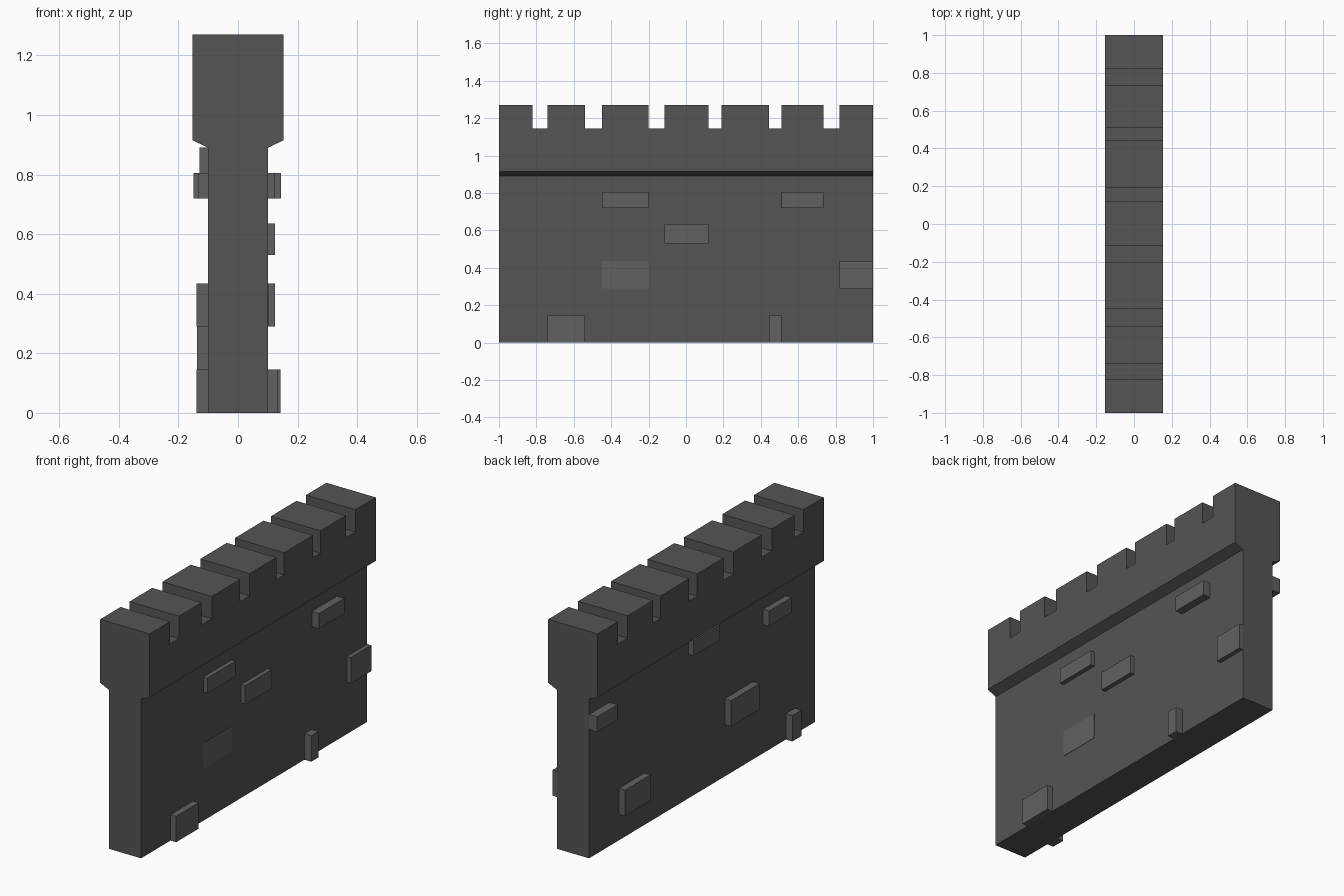
import bpy, bmesh

if "Cube" in bpy.data.objects:
    bpy.data.objects.remove(bpy.data.objects["Cube"])

LOWER, UPPER = 0.10, 0.153          # half thickness of wall and parapet
TOP, NOTCH = 1.27, 1.145            # merlon top and notch floor


def grey(name, v):
    mat = bpy.data.materials.new(name)
    mat.diffuse_color = (v, v, v, 1)
    mat.use_nodes = True
    mat.node_tree.nodes["Principled BSDF"].inputs["Base Color"].default_value = mat.diffuse_color
    return mat


def finish(bm, name, mat):
    bmesh.ops.recalc_face_normals(bm, faces=bm.faces)
    mesh = bpy.data.meshes.new(name)
    bm.to_mesh(mesh)
    bm.free()
    mesh.materials.append(mat)
    ob = bpy.data.objects.new(name, mesh)
    bpy.context.collection.objects.link(ob)
    return ob


wall_grey = grey("dark_stone", 0.09)
brick_grey = grey("light_stone", 0.12)

# Wall: crenellated side outline, extruded through the thickness
gaps = [(-0.82, -0.74), (-0.54, -0.45), (-0.20, -0.115),
        (0.12, 0.19), (0.445, 0.51), (0.735, 0.82)]
outline = [(1, TOP), (1, 0), (-1, 0), (-1, TOP)]
for a, b in gaps:
    outline += [(a, TOP), (a, NOTCH), (b, NOTCH), (b, TOP)]
bm = bmesh.new()
face = bm.faces.new([bm.verts.new((-UPPER, y, z)) for y, z in outline])
ext = bmesh.ops.extrude_face_region(bm, geom=[face])
for v in ext["geom"]:
    if isinstance(v, bmesh.types.BMVert):
        v.co.x = UPPER

# Thin the lower wall, leaving a sloped ledge under the parapet
for z in (0.89, 0.915):
    bmesh.ops.bisect_plane(bm, geom=bm.verts[:] + bm.edges[:] + bm.faces[:],
                           plane_co=(0, 0, z), plane_no=(0, 0, 1))
for v in bm.verts:
    if v.co.z < 0.9:
        v.co.x = LOWER if v.co.x > 0 else -LOWER
finish(bm, "wall", wall_grey)


# Raised bricks: side, y range, z range, depth
def brick(name, side, y0, y1, z0, z1, depth):
    bm = bmesh.new()
    bmesh.ops.create_cube(bm, size=1)
    for v in bm.verts:
        v.co = (side * (LOWER + (depth if v.co.x > 0 else 0)),
                y1 if v.co.y > 0 else y0, z1 if v.co.z > 0 else z0)
    finish(bm, name, brick_grey)


right_bricks = [(-0.45, -0.20, 0.72, 0.805, 0.025),
                (0.51, 0.735, 0.72, 0.805, 0.045),
                (-0.115, 0.12, 0.53, 0.635, 0.025),
                (-0.45, -0.20, 0.29, 0.435, 0.002),
                (0.82, 1.0, 0.29, 0.435, 0.025),
                (-0.74, -0.54, 0, 0.145, 0.035),
                (0.445, 0.51, 0, 0.145, 0.042)]
left_bricks = [(0.82, 1.0, 0.72, 0.805, 0.05),
               (-0.115, 0.12, 0.805, 0.89, 0.03),
               (-0.74, -0.54, 0.72, 0.805, 0.035),
               (-0.45, -0.20, 0.29, 0.435, 0.04),
               (0.51, 0.735, 0.145, 0.29, 0.037),
               (-0.82, -0.74, 0, 0.145, 0.04)]
for side, label, bricks in ((1, "right", right_bricks), (-1, "left", left_bricks)):
    for i, b in enumerate(bricks, 1):
        brick(f"{label}_brick_{i}", side, *b)
